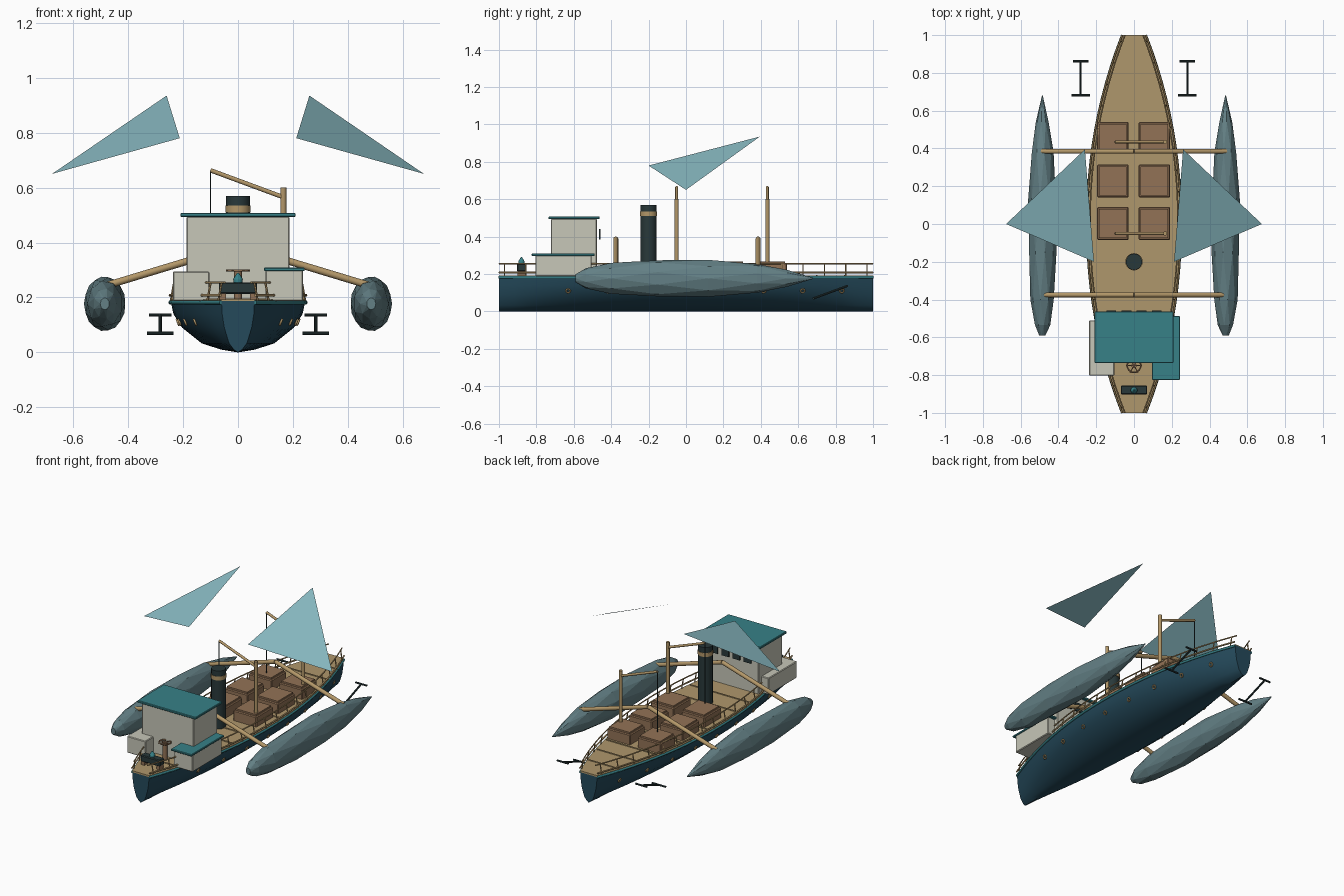
import bpy, bmesh, math
from mathutils import Vector

cube = bpy.data.objects.get("Cube")
if cube:
    bpy.data.objects.remove(cube, do_unlink=True)


def material(name, *rgb):
    m = bpy.data.materials.new(name)
    m.use_nodes = True
    m.diffuse_color = (*rgb, 1)
    m.node_tree.nodes["Principled BSDF"].inputs["Base Color"].default_value = (*rgb, 1)
    return m


NAVY = material("navy_hull", 0.018, 0.068, 0.105)
TEAL = material("teal_paint", 0.038, 0.22, 0.245)
DECK = material("deck_timber", 0.43, 0.31, 0.15)
SPAR = material("spar_timber", 0.45, 0.31, 0.14)
CRATE = material("brown_crate", 0.29, 0.17, 0.093)
CREAM = material("cream_wall", 0.57, 0.57, 0.48)
SLATE = material("slate_float", 0.125, 0.215, 0.235)
SAIL = material("pale_sail", 0.26, 0.51, 0.56)
IRON = material("dark_iron", 0.022, 0.04, 0.042)


def finish(name, bm, mat, smooth=False, normals=True):
    if normals:
        bmesh.ops.recalc_face_normals(bm, faces=bm.faces[:])
    me = bpy.data.meshes.new(name)
    bm.to_mesh(me)
    bm.free()
    me.materials.append(mat)
    ob = bpy.data.objects.new(name, me)
    bpy.context.collection.objects.link(ob)
    if smooth:
        bpy.ops.object.select_all(action='DESELECT')
        ob.select_set(True)
        bpy.context.view_layer.objects.active = ob
        bpy.ops.object.shade_smooth_by_angle(angle=math.radians(35))
    return ob


def box(name, x, y, z, mat, bevel=0):
    """Box spanning three (low, high) ranges."""
    bm = bmesh.new()
    bmesh.ops.create_cube(bm, size=1)
    for v in bm.verts:
        v.co = [lo + (c + 0.5) * (hi - lo) for c, (lo, hi) in zip(v.co, (x, y, z))]
    if bevel:
        bmesh.ops.bevel(bm, geom=bm.edges[:], offset=bevel, segments=1, affect='EDGES')
    return finish(name, bm, mat)


def cylinder(name, a, b, r1, mat, r2=None, sides=12):
    a, b = Vector(a), Vector(b)
    bm = bmesh.new()
    bmesh.ops.create_cone(bm, cap_ends=True, segments=sides, radius1=r1,
                          radius2=r1 if r2 is None else r2, depth=(b - a).length)
    turn = (b - a).to_track_quat('Z', 'Y').to_matrix()
    for v in bm.verts:
        v.co = turn @ v.co + (a + b) / 2
    return finish(name, bm, mat, smooth=True)


def tube(name, points, radius, mat, closed=False):
    cu = bpy.data.curves.new(name, 'CURVE')
    cu.dimensions = '3D'
    cu.bevel_depth = radius
    cu.bevel_resolution = 1
    cu.use_fill_caps = True
    sp = cu.splines.new('POLY')
    sp.points.add(len(points) - 1)
    for p, co in zip(sp.points, points):
        p.co = (*co, 1)
    sp.use_cyclic_u = closed
    cu.materials.append(mat)
    ob = bpy.data.objects.new(name, cu)
    bpy.context.collection.objects.link(ob)
    return ob


def ring(name, centre, radius, thick, mat, axis):
    u = axis.orthogonal().normalized()
    w = axis.cross(u).normalized()
    pts = [Vector(centre) + radius * (u * math.cos(t) + w * math.sin(t))
           for t in (i * math.tau / 12 for i in range(12))]
    return tube(name, pts, thick, mat, closed=True)


def loft(name, rings, mat, wrap, smooth, triangles=False):
    bm = bmesh.new()
    rows = [[bm.verts.new(p) for p in r] for r in rings]
    n = len(rows[0])
    for a, b in zip(rows, rows[1:]):
        for i in range(n if wrap else n - 1):
            j = (i + 1) % n
            if triangles:
                bm.faces.new((a[i], a[j], b[i]))
                bm.faces.new((a[j], b[j], b[i]))
            else:
                bm.faces.new((a[i], a[j], b[j], b[i]))
    for end in (rows[0], rows[-1]):
        bm.faces.new(end)
    return finish(name, bm, mat, smooth)


# Hull: one rounded section, narrowing towards both ends
def half_width(y):
    return 0.245 - 0.185 * abs(y) ** 2.1


TOP = 0.187
SIDES = (-1, 1)
section = [(1, TOP), (0.96, 0.14), (0.83, 0.09), (0.54, 0.033), (0.25, 0.01), (0, 0)]
section += [(-x, z) for x, z in section[-2::-1]]
stations = [-1 + i / 12 for i in range(25)]
loft("hull", [[(x * half_width(y), y, z) for x, z in section] for y in stations],
     NAVY, wrap=False, smooth=True)

# Deck, with raised beams across it
loft("deck", [[(s * half_width(y), y, z) for s, z in
               ((-1, TOP - 0.005), (1, TOP - 0.005), (1, TOP + 0.005), (-1, TOP + 0.005))]
              for y in stations], DECK, wrap=True, smooth=False)
for y in (0.85, 0.7, 0.56, 0.34, 0.1, -0.2, -0.35, -0.8):
    w = half_width(y) - 0.01
    box("deck_beam", (-w, w), (y - 0.004, y + 0.004), (0.19, 0.196), DECK)

# Strakes, rails, stanchions and portholes on both sides
for s in SIDES:
    def line(z, offset):
        return [(s * (half_width(y) + offset), y, z) for y in stations]
    tube("teal_strake", line(0.182, 0.001), 0.008, TEAL)
    tube("lower_rail", line(0.208, 0.003), 0.005, SPAR)
    tube("upper_rail", line(0.255, -0.012), 0.004, SPAR)
    for i in range(18):
        y = -0.97 + i * 0.114
        w = half_width(y)
        cylinder("stanchion", (s * w, y, TOP), (s * (w - 0.012), y, 0.255), 0.004, SPAR, sides=6)
    for i in range(8):
        y = -0.63 + i * 0.209
        ring("porthole", (s * 0.895 * half_width(y), y, 0.11), 0.011, 0.004, SPAR,
             Vector((s, 0, -0.4)))

# Faceted floats: staggered rings, blunt at the front and pointed at the back
profile = [(-0.59, 0.022), (-0.535, 0.055), (-0.4, 0.084), (-0.15, 0.098),
           (0.12, 0.1), (0.38, 0.078), (0.54, 0.046), (0.68, 0.003)]
for s in SIDES:
    rings = []
    for k, (y, r) in enumerate(profile):
        angles = [(i + k / 2) * math.tau / 9 for i in range(9)]
        rings.append([(s * (0.485 + 0.76 * r * math.cos(t)), y, 0.177 + r * math.sin(t))
                      for t in angles])
    loft("float", rings, SLATE, wrap=True, smooth=False, triangles=True)

# Outrigger beams, peaked over the centre line
for y in (0.385, -0.375):
    for s in SIDES:
        cylinder("outrigger_beam", (s * 0.49, y, 0.24), (0, y, 0.388), 0.013, SPAR)

# Sails
for s in SIDES:
    bm = bmesh.new()
    bm.faces.new([bm.verts.new(p) for p in
                  ((s * 0.26, 0.395, 0.935), (s * 0.212, -0.2, 0.78), (s * 0.677, 0, 0.65))])
    if s > 0:
        bmesh.ops.reverse_faces(bm, faces=bm.faces[:])
    finish("sail", bm, SAIL, normals=False)

# Cargo derricks: post, boom and hanging line
for y in (-0.05, 0.435):
    cylinder("derrick_post", (0.165, y, TOP), (0.165, y, 0.6), 0.011, SPAR)
    cylinder("derrick_boom", (0.165, y, 0.565), (-0.1, y, 0.663), 0.008, SPAR)
    cylinder("derrick_line", (-0.1, y, 0.663), (-0.1, y, 0.27), 0.003, IRON, sides=6)

# Cargo crates with lids
for y0, y1 in ((0.385, 0.54), (0.14, 0.315), (-0.085, 0.09)):
    for x0 in (-0.195, 0.025):
        x1 = x0 + 0.166
        box("crate", (x0, x1), (y0, y1), (TOP, 0.258), CRATE, bevel=0.005)
        box("crate_lid", (x0 + 0.01, x1 - 0.01), (y0 + 0.01, y1 - 0.01), (0.25, 0.268), CRATE)

# Funnel
cylinder("funnel", (0, -0.2, TOP), (0, -0.2, 0.57), 0.043, IRON, sides=20)
cylinder("funnel_band", (0, -0.2, 0.51), (0, -0.2, 0.535), 0.046, SPAR, sides=20)

# Main cabin with roof and rear windows
box("cabin", (-0.187, 0.187), (-0.722, -0.477), (TOP, 0.495), CREAM, bevel=0.004)
box("cabin_roof", (-0.21, 0.21), (-0.735, -0.462), (0.493, 0.508), TEAL, bevel=0.003)
for x in (-0.12, -0.04, 0.04, 0.12):
    box("cabin_window", (x - 0.026, x + 0.026), (-0.465, -0.457), (0.385, 0.442), IRON)

# Side cabins, one roofed
box("left_side_cabin", (0.1, 0.237), (-0.805, -0.505), (TOP, 0.3), CREAM, bevel=0.004)
box("left_side_roof", (0.095, 0.243), (-0.825, -0.488), (0.296, 0.309), TEAL, bevel=0.003)
box("right_side_cabin", (-0.237, -0.104), (-0.803, -0.51), (TOP, 0.295), CREAM, bevel=0.004)

# Steering wheel on its pedestal
cylinder("wheel_pedestal", (0, -0.75, TOP), (0, -0.75, 0.295), 0.014, CRATE)
ring("steering_wheel", (0, -0.75, 0.298), 0.036, 0.004, CRATE, Vector((0, 0, 1)))
for i in range(3):
    t = i * math.pi / 3
    d = Vector((math.cos(t), math.sin(t), 0)) * 0.043
    c = Vector((0, -0.75, 0.298))
    cylinder("wheel_spoke", c - d, c + d, 0.003, CRATE, sides=6)

# Foredeck windlass with a teal lamp
for s in SIDES:
    box("windlass_foot", (s * 0.055 - 0.012, s * 0.055 + 0.012), (-0.9, -0.86), (TOP, 0.22), CRATE)
box("windlass", (-0.07, 0.07), (-0.903, -0.855), (0.213, 0.255), IRON, bevel=0.005)
cylinder("lamp", (0, -0.88, 0.252), (0, -0.88, 0.266), 0.016, TEAL)
cylinder("lamp_cap", (0, -0.88, 0.266), (0, -0.88, 0.29), 0.018, TEAL, r2=0.003)

# Anchors hanging near the stern
for s in SIDES:
    x = s * 0.283
    head, foot = (x, 0.862, 0.136), (x, 0.682, 0.07)
    cylinder("anchor_shank", head, foot, 0.006, IRON, sides=8)
    for (cx, cy, cz), w in ((head, 0.041), (foot, 0.049)):
        cylinder("anchor_bar", (cx - w, cy, cz), (cx + w, cy, cz), 0.006, IRON, sides=8)
